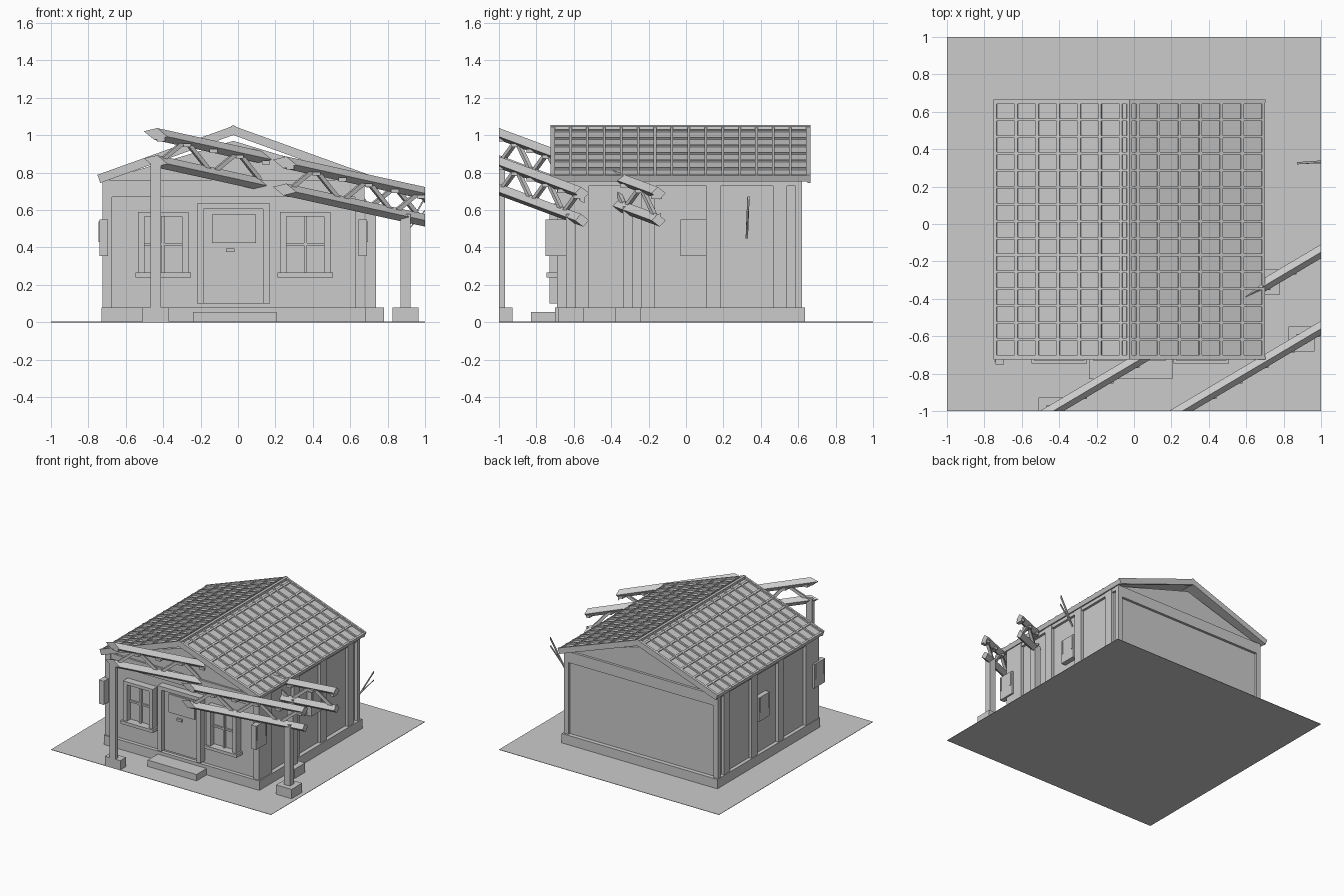
import bpy, bmesh
from math import atan, radians, cos
from mathutils import Matrix, Vector

cube = bpy.data.objects.get("Cube")
if cube:
    bpy.data.objects.remove(cube)

grey = bpy.data.materials.new("plain grey")
grey.use_nodes = True
COLOUR = (0.6, 0.6, 0.6, 1)
grey.diffuse_color = COLOUR
grey.node_tree.nodes["Principled BSDF"].inputs["Base Color"].default_value = COLOUR

CX = -0.025  # middle of the house


def box(bm, xs, ys, zs, matrix=Matrix()):
    """Box between pairs of limits, optionally placed by a matrix."""
    mid = Vector([(a + b) / 2 for a, b in (xs, ys, zs)])
    size = [abs(b - a) for a, b in (xs, ys, zs)]
    m = matrix @ Matrix.Translation(mid) @ Matrix.Diagonal((*size, 1))
    bmesh.ops.create_cube(bm, size=1, matrix=m)


def beam(bm, start, end, w, h, roll=0):
    """Rectangular bar between two points."""
    start, end = Vector(start), Vector(end)
    d = (end - start).normalized()
    side = Vector((0, 0, 1)).cross(d).normalized()
    rot = Matrix((d, side, d.cross(side))).transposed().to_4x4()
    m = Matrix.Translation(start) @ rot @ Matrix.Rotation(roll, 4, 'X')
    box(bm, (0, (end - start).length), (-w / 2, w / 2), (-h / 2, h / 2), m)


def prism(bm, outline, y0, y1):
    """Solid from an x-z outline pulled along y."""
    face = bm.faces.new([bm.verts.new((x, y0, z)) for x, z in outline])
    ret = bmesh.ops.extrude_face_region(bm, geom=[face])
    verts = [v for v in ret["geom"] if isinstance(v, bmesh.types.BMVert)]
    bmesh.ops.translate(bm, verts=verts, vec=(0, y1 - y0, 0))


def finish(name, bm, clip=False):
    if clip:  # trim to the edge of the plot
        for axis in ((1, 0, 0), (0, -1, 0)):
            geom = bm.verts[:] + bm.edges[:] + bm.faces[:]
            cut = bmesh.ops.bisect_plane(bm, geom=geom, plane_co=axis, plane_no=axis,
                                         clear_outer=True)["geom_cut"]
            edges = [e for e in cut if isinstance(e, bmesh.types.BMEdge)]
            bmesh.ops.holes_fill(bm, edges=edges)
    bmesh.ops.recalc_face_normals(bm, faces=bm.faces[:])
    mesh = bpy.data.meshes.new(name)
    bm.to_mesh(mesh)
    bm.free()
    mesh.materials.append(grey)
    obj = bpy.data.objects.new(name, mesh)
    bpy.context.collection.objects.link(obj)
    return obj


# Plot, foundation and doorstep
bm = bmesh.new()
box(bm, (-1, 1), (-1, 1), (0, 0.003))
finish("ground", bm)
bm = bmesh.new()
box(bm, (-0.73, 0.685), (-0.7, 0.635), (0, 0.08))
finish("foundation", bm)
bm = bmesh.new()
box(bm, (-0.24, 0.205), (-0.83, -0.69), (0, 0.055))
finish("doorstep", bm)

# Walls, with gables set a little below the roof
bm = bmesh.new()
box(bm, (-0.7, 0.65), (-0.67, 0.6), (0.07, 0.76))
for y in (-0.67, 0.57):
    prism(bm, [(-0.7, 0.75), (0.65, 0.75), (0.65, 0.765), (CX, 0.97), (-0.7, 0.765)], y, y + 0.03)
finish("walls", bm)
bm = bmesh.new()
for y in (-0.685, 0.59):
    box(bm, (-0.71, 0.66), (y, y + 0.03), (0.67, 0.76))
finish("gable_friezes", bm)

# Upright boards on both long sides, and corner boards
bm = bmesh.new()
for s in (-1, 1):
    for y0, y1 in ((-0.69, -0.52), (-0.24, -0.165), (0.11, 0.185), (0.465, 0.54), (0.585, 0.62)):
        box(bm, (CX + s * 0.66, CX + s * 0.7), (y0, y1), (0.07, 0.76))
    box(bm, (CX + s * 0.65, CX + s * 0.7), (-0.69, -0.66), (0.07, 0.76))
    box(bm, (CX + s * 0.66, CX + s * 0.695), (-0.68, 0.6), (0.73, 0.77))
finish("wall_boards", bm)

# Small plates on both long sides
bm = bmesh.new()
for s in (-1, 1):
    for y in (0.04, -0.68):
        box(bm, (CX + s * 0.67, CX + s * 0.715), (y - 0.07, y + 0.07), (0.355, 0.55))
        for dy in (-0.055, 0.055):
            box(bm, (CX + s * 0.71, CX + s * 0.72), (y + dy - 0.004, y + dy + 0.004), (0.43, 0.54))
finish("side_plates", bm)

# Door with frame, raised panel and letter slot
bm = bmesh.new()
box(bm, (-0.19, 0.14), (-0.69, -0.66), (0.1, 0.61))
finish("door", bm)
bm = bmesh.new()
for x0, x1 in ((-0.22, -0.185), (0.135, 0.17)):
    box(bm, (x0, x1), (-0.73, -0.66), (0.1, 0.635))
box(bm, (-0.22, 0.17), (-0.73, -0.66), (0.605, 0.635))
finish("door_frame", bm)
bm = bmesh.new()
box(bm, (-0.14, 0.095), (-0.7, -0.68), (0.425, 0.575))
box(bm, (-0.065, -0.02), (-0.705, -0.68), (0.375, 0.395))
finish("door_panel_and_slot", bm)

# Two front windows
for x, name in ((-0.4, "window_beside_door"), (0.36, "window_by_pergola")):
    bm = bmesh.new()
    box(bm, (x - 0.12, x + 0.12), (-0.68, -0.66), (0.26, 0.58))
    for s in (-1, 1):
        box(bm, (x + s * 0.1, x + s * 0.135), (-0.73, -0.66), (0.25, 0.59))
    box(bm, (x - 0.135, x + 0.135), (-0.73, -0.66), (0.565, 0.59))
    box(bm, (x - 0.008, x + 0.008), (-0.7, -0.66), (0.26, 0.58))
    box(bm, (x - 0.12, x + 0.12), (-0.695, -0.66), (0.41, 0.425))
    box(bm, (x - 0.148, x + 0.148), (-0.745, -0.66), (0.24, 0.265))
    finish(name, bm)

# Roof: two sloping slabs covered by a grid of raised tile edges
PITCH = atan(0.36)
LENGTH = 0.722 / cos(PITCH)
Y0, Y1 = -0.715, 0.655
slabs, tiles, barge = bmesh.new(), bmesh.new(), bmesh.new()
for s in (-1, 1):
    m = Matrix.Translation((CX, 0, 1.035)) @ Matrix.Rotation(s * PITCH, 4, 'Y')
    box(slabs, (0, s * LENGTH), (Y0, Y1), (-0.025, 0), m)
    for i in range(16):
        y = Y0 + 0.007 + i * (Y1 - Y0 - 0.014) / 15
        box(tiles, (0, s * LENGTH), (y - 0.007, y + 0.007), (-0.005, 0.012), m)
    for i in range(7):
        d = s * (LENGTH - 0.008 - i * 0.119)
        box(tiles, (d - 0.008, d + 0.008), (Y0, Y1), (-0.005, 0.009), m)
    for y in (Y0 - 0.01, Y1 - 0.005):
        box(barge, (0, s * LENGTH), (y, y + 0.015), (-0.032, 0.014), m)
finish("roof_slabs", slabs)
finish("tile_edges", tiles)
finish("barge_boards", barge)
bm = bmesh.new()
prism(bm, [(CX - 0.015, 1.03), (CX + 0.015, 1.03), (CX + 0.013, 1.048), (CX, 1.054),
           (CX - 0.013, 1.048)], Y0 - 0.01, Y1 + 0.01)
finish("ridge_cap", bm)

# Pergola: leaning trusses on three posts, trimmed at the plot edge
DROP = 0.145


def chord(x, x0, drop=0):
    return Vector((x, -1 + 0.593 * (x - x0), 0.91 - 0.22 * x - drop))


for name, x0 in (("inner_truss", -0.44), ("outer_truss", 0.25)):
    bm = bmesh.new()
    for drop in (0, DROP):
        beam(bm, chord(x0 - 0.15, x0, drop), chord(1.15, x0, drop), 0.046, 0.046, radians(-38))
    x, up = x0 + 0.02, True
    while x < 1:
        beam(bm, chord(x, x0, DROP if up else 0), chord(x + 0.14, x0, 0 if up else DROP), 0.022, 0.022)
        box(bm, (x - 0.012, x + 0.03), (-0.03, 0.03), (-0.035, -0.015),
            Matrix.Translation(Vector((0, chord(x, x0).y, chord(x, x0).z))))
        x, up = x + 0.14, not up
    finish(name, bm, clip=True)

for name, x, y, top in (("front_post", -0.44, -0.995, 0.88), ("side_post", 0.71, -0.31, 0.62),
                        ("corner_post", 0.895, -0.615, 0.58)):
    bm = bmesh.new()
    box(bm, (x - 0.027, x + 0.027), (y - 0.027, y + 0.027), (0.07, top))
    box(bm, (x - 0.07, x + 0.07), (y - 0.068, y + 0.068), (0.003, 0.08))
    finish(name, bm, clip=True)

# Loose thin stick at the plot edge
bm = bmesh.new()
beam(bm, (0.875, 0.325, 0.45), (1.02, 0.335, 0.7), 0.012, 0.008)
beam(bm, (0.875, 0.325, 0.455), (1.02, 0.33, 0.62), 0.01, 0.006)
finish("thin_stick", bm, clip=True)
